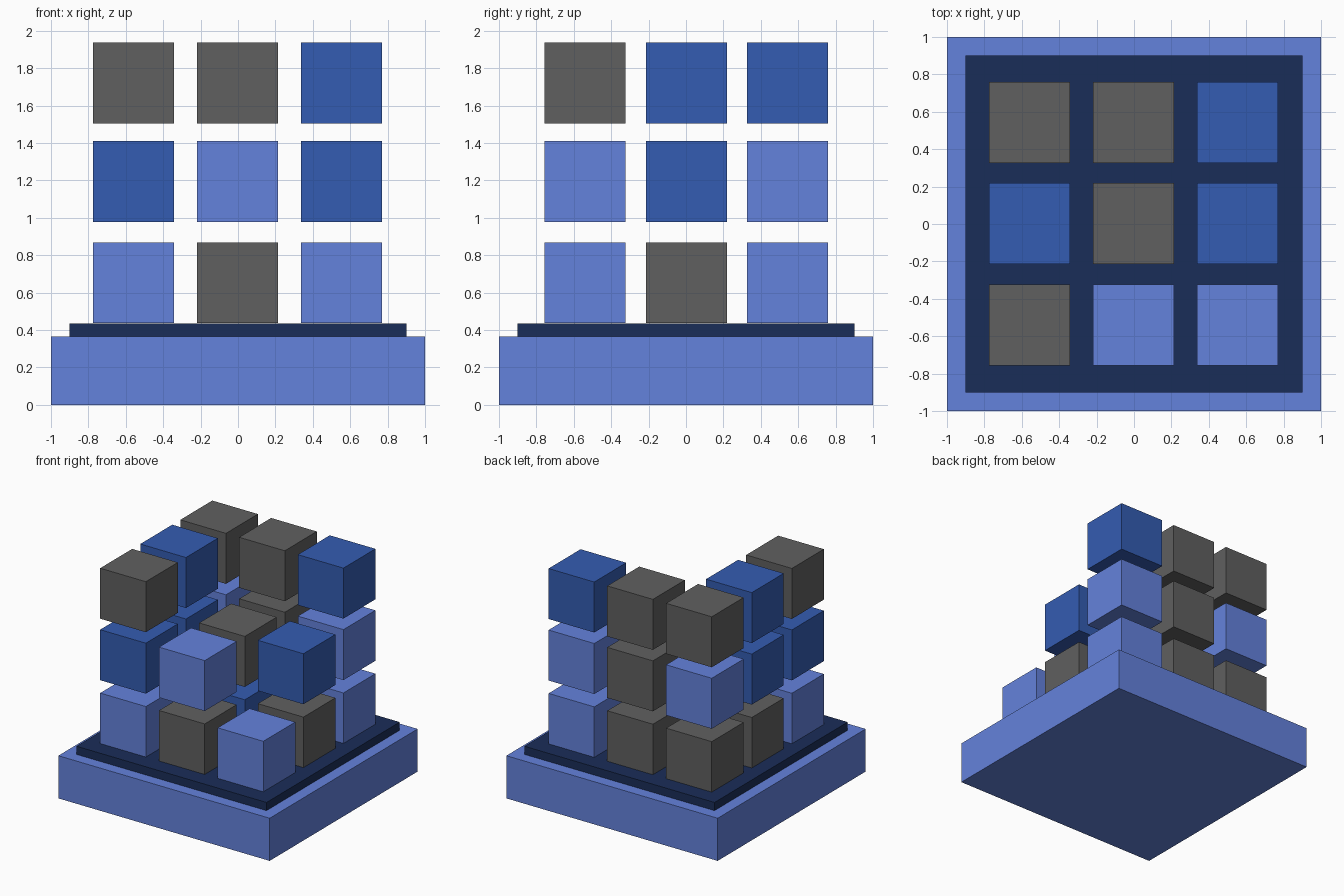
import bpy

if "Cube" in bpy.data.objects:
    bpy.data.objects.remove(bpy.data.objects["Cube"])


def make_material(name, rgb):
    # convert displayed 0-255 colour to linear
    mat = bpy.data.materials.new(name)
    mat.diffuse_color = [((c / 255 + 0.055) / 1.055) ** 2.4 for c in rgb] + [1.0]
    mat.use_nodes = True
    mat.node_tree.nodes["Principled BSDF"].inputs["Base Color"].default_value = mat.diffuse_color
    return mat


MATS = {
    "L": make_material("light_blue", (100, 130, 220)),
    "B": make_material("mid_blue", (52, 92, 178)),
    "G": make_material("dark_grey", (96, 96, 96)),
    "N": make_material("navy", (26, 45, 88)),
}


def box(name, size, centre, colour):
    bpy.ops.mesh.primitive_cube_add(size=1, location=centre)
    obj = bpy.context.object
    obj.name = name
    obj.scale = size
    bpy.ops.object.transform_apply(location=False, rotation=False, scale=True)
    obj.data.materials.append(MATS[colour])
    return obj


# Stepped plinth
box("base_slab", (2, 2, 0.365), (0, 0, 0.1825), "L")
box("base_plate", (1.8, 1.8, 0.07), (0, 0, 0.4), "N")

# Floating cubes: layers bottom to top, rows front to back, letters left to right
XS = (-0.559, -0.002, 0.553)
YS = (-0.54, 0.002, 0.543)
ZS = (0.652, 1.194, 1.72)
LAYERS = (
    ("LGL", "GBG", "GGL"),
    ("BL.", "BGB", "LGL"),
    ("G..", "B..", "GGB"),
)
for k, layer in enumerate(LAYERS):
    for j, row in enumerate(layer):
        for i, colour in enumerate(row):
            if colour != ".":
                box(f"cube_{k}_{j}_{i}", (0.432,) * 3, (XS[i], YS[j], ZS[k]), colour)
